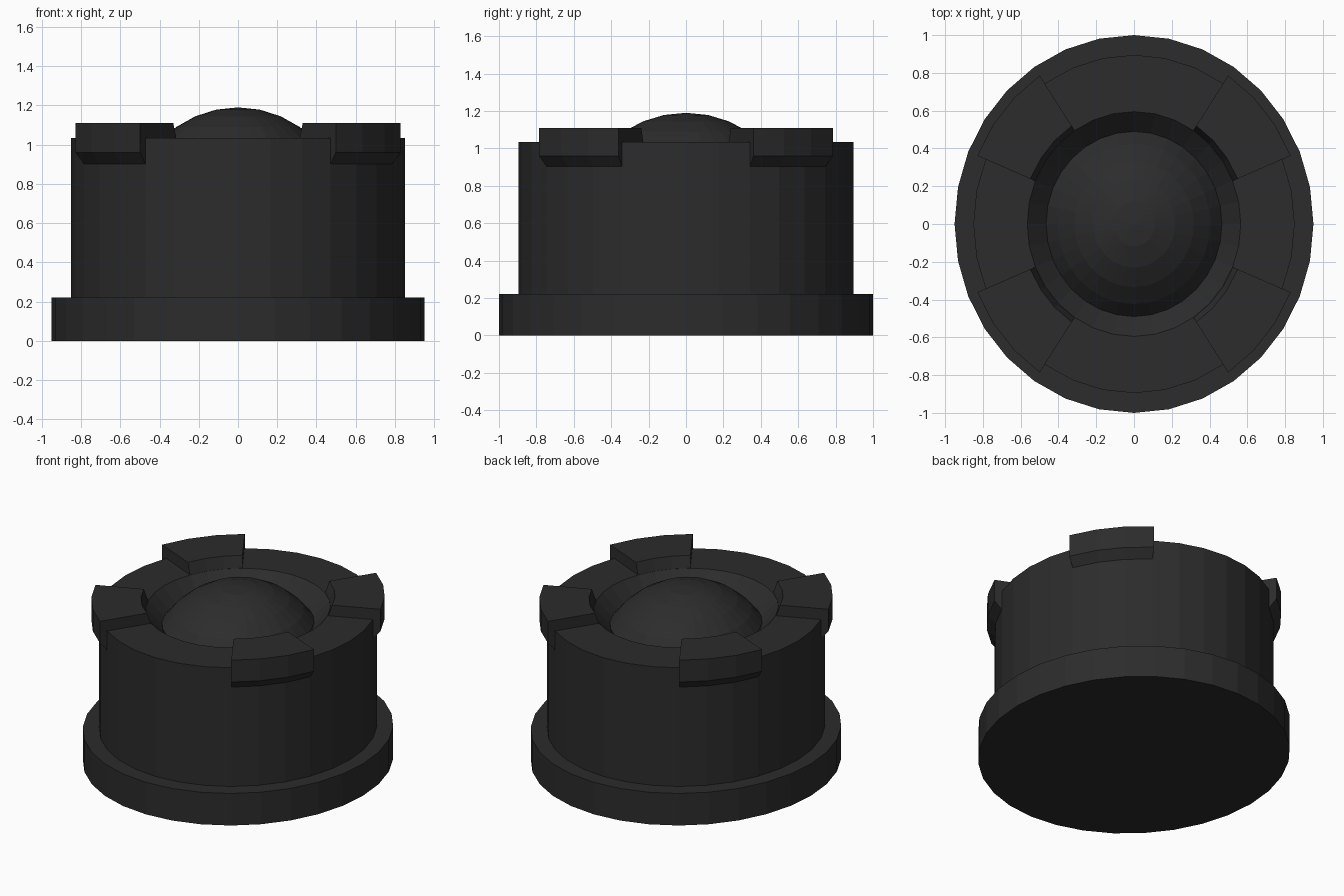
import bpy, bmesh
from math import sin, cos, pi, radians, sqrt

if "Cube" in bpy.data.objects:
    bpy.data.objects.remove(bpy.data.objects["Cube"])

SEG = 32        # sides of every round part
SQUASH = 0.95   # the plan is slightly narrower along x

mat = bpy.data.materials.new("dark_grey")
mat.diffuse_color = (0.025, 0.025, 0.025, 1)
mat.use_nodes = True
mat.node_tree.nodes["Principled BSDF"].inputs["Base Color"].default_value = mat.diffuse_color


def finish(name, bm):
    bmesh.ops.recalc_face_normals(bm, faces=bm.faces)
    mesh = bpy.data.meshes.new(name)
    bm.to_mesh(mesh)
    bm.free()
    mesh.materials.append(mat)
    obj = bpy.data.objects.new(name, mesh)
    bpy.context.collection.objects.link(obj)
    return obj


def turned(name, profile):
    """Revolve an open (radius, z) profile; radius 0 ends become one vertex."""
    bm = bmesh.new()
    rings = []
    for r, z in profile:
        if r == 0:
            rings.append([bm.verts.new((0, 0, z))] * SEG)
        else:
            rings.append([bm.verts.new((SQUASH * r * cos(2 * pi * i / SEG),
                                        r * sin(2 * pi * i / SEG), z)) for i in range(SEG)])
    for a, b in zip(rings, rings[1:]):
        for i in range(SEG):
            j = (i + 1) % SEG
            bm.faces.new(list(dict.fromkeys((a[i], a[j], b[j], b[i]))))
    return finish(name, bm)


def lug(name, section, first, last, sx, sy):
    """Sweep a closed (radius, z) section over some of the ring's sides."""
    bm = bmesh.new()
    rows = []
    for i in range(first, last + 1):
        a = 2 * pi * i / SEG
        rows.append([bm.verts.new((sx * SQUASH * r * cos(a), sy * r * sin(a), z))
                     for r, z in section])
    n = len(section)
    for a, b in zip(rows, rows[1:]):
        for i in range(n):
            bm.faces.new((a[i], a[(i + 1) % n], b[(i + 1) % n], b[i]))
    bm.faces.new(rows[0])
    bm.faces.new(rows[-1][::-1])
    return finish(name, bm)


# Housing: wide foot, drum, flat rim and sloping seat around the dome
turned("housing", [(0, 0), (1.0, 0), (1.0, 0.22), (0.895, 0.22),
                   (0.895, 1.035), (0.595, 1.035), (0.49, 0.93)])

# Dome: upper cap of a ball set into the seat
R, top = 0.60, 1.19
cap = [(R * sin(radians(11.25 * k)), top - R + R * cos(radians(11.25 * k))) for k in range(5)]
cap.append((0.49, top - R + sqrt(R * R - 0.49 ** 2)))
turned("dome", cap)

# Four raised lugs hooked over the rim
section = [(0.595, 1.03), (0.625, 1.11), (0.945, 1.11), (0.945, 0.96), (0.893, 0.90), (0.88, 1.03)]
for side, sx in (("right", 1), ("left", -1)):
    for end, sy in (("back", 1), ("front", -1)):
        lug(f"lug_{end}_{side}", section, 2, 5, sx, sy)
